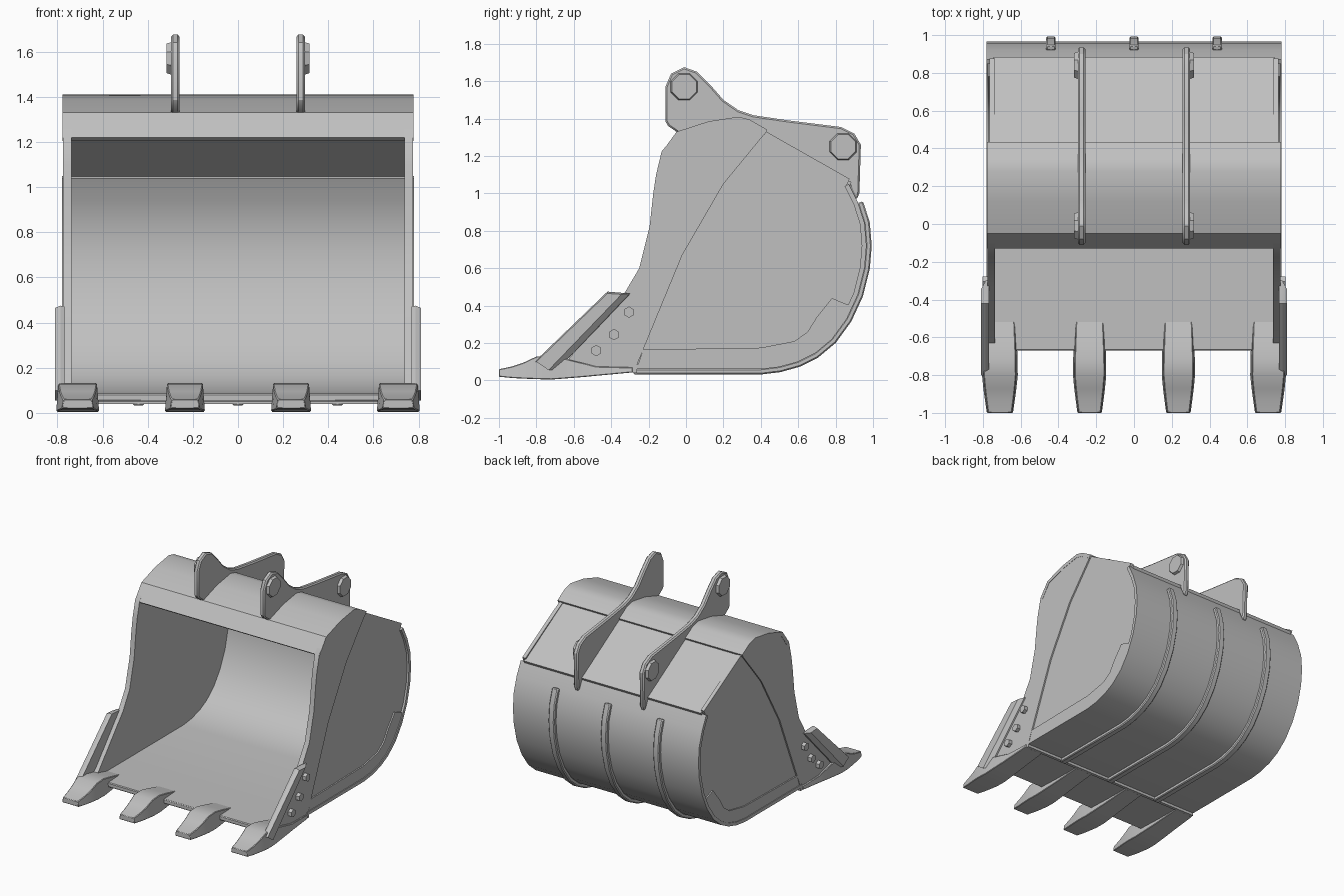
import bpy, bmesh, math
from mathutils import Vector, Matrix

cube = bpy.data.objects.get("Cube")
if cube:
    bpy.data.objects.remove(cube, do_unlink=True)

steel = bpy.data.materials.new("grey_steel")
steel.use_nodes = True
GREY = (0.53, 0.53, 0.53, 1)
steel.diffuse_color = GREY
steel.node_tree.nodes["Principled BSDF"].inputs["Base Color"].default_value = GREY
parts = []


def finish(name, bm, mirror=False, bevel=0):
    bmesh.ops.recalc_face_normals(bm, faces=bm.faces[:])
    mesh = bpy.data.meshes.new(name)
    bm.to_mesh(mesh)
    bm.free()
    mesh.materials.append(steel)
    ob = bpy.data.objects.new(name, mesh)
    bpy.context.collection.objects.link(ob)
    if bevel:
        mod = ob.modifiers.new("bevel", 'BEVEL')
        mod.width = bevel
        mod.segments = 1
        mod.limit_method = 'ANGLE'
        mod.angle_limit = math.radians(50)
    if mirror:
        ob.modifiers.new("mirror", 'MIRROR').use_mirror_merge = False
    parts.append(ob)
    return ob


def loft(name, sections, **kw):
    """Skin closed loops of 3D points, capped at both ends."""
    bm = bmesh.new()
    rings = [[bm.verts.new(p) for p in s] for s in sections]
    n = len(rings[0])
    for a, b in zip(rings, rings[1:]):
        for i in range(n):
            j = (i + 1) % n
            bm.faces.new((a[i], a[j], b[j], b[i]))
    bm.faces.new(rings[0])
    bm.faces.new(rings[-1])
    return finish(name, bm, **kw)


def prism(name, outline, x0, x1, **kw):
    """Extrude a side outline (y, z) along x."""
    return loft(name, [[(x, y, z) for y, z in outline] for x in (x0, x1)], **kw)


def offset(path, d):
    """Shift a path sideways; positive moves into the bucket."""
    pts = [Vector(p) for p in path]
    out = []
    for i, p in enumerate(pts):
        t = Vector((0, 0))
        if i:
            t += (p - pts[i - 1]).normalized()
        if i < len(pts) - 1:
            t += (pts[i + 1] - p).normalized()
        t.normalize()
        out.append((p.x - t.y * d, p.y + t.x * d))
    return out


def ribbon(name, path, thick, x0, x1, **kw):
    return prism(name, list(path) + offset(path, thick)[::-1], x0, x1, **kw)


def stud(name, centres, radius, sides, x0, x1, top=1.0):
    """Polygonal bosses or bolts on the outside faces."""
    bm = bmesh.new()
    for y, z in centres:
        bmesh.ops.create_cone(
            bm, cap_ends=True, segments=sides, radius1=radius, radius2=radius * top, depth=x1 - x0,
            matrix=Matrix.Translation(((x0 + x1) / 2, y, z)) @ Matrix.Rotation(math.pi / 2, 4, 'Y')
            @ Matrix.Rotation(math.pi / sides, 4, 'Z'))
    return finish(name, bm, mirror=True)


# Curved floor and back, slanted rear panel, rounded top
floor_curve = [(-0.28, 0.06), (0.40, 0.06), (0.50, 0.072), (0.60, 0.1), (0.69, 0.145),
               (0.78, 0.22), (0.86, 0.33), (0.92, 0.46), (0.955, 0.6), (0.965, 0.72),
               (0.955, 0.84), (0.92, 0.95), (0.87, 1.05)]
ribbon("floor_and_back", floor_curve, 0.025, -0.78, 0.78)
ribbon("rear_panel", [(0.885, 1.06), (0.42, 1.33)], 0.022, -0.745, 0.745)
ribbon("top_shell", [(0.435, 1.34), (0.34, 1.395), (0.28, 1.41), (0.12, 1.385),
                     (-0.05, 1.33), (-0.13, 1.22)], 0.028, -0.777, 0.777)

# Cutting edge and the weld bar behind it
prism("cutting_edge", [(-0.67, 0.05), (-0.27, 0.05), (-0.27, 0.085), (-0.67, 0.085)],
      -0.775, 0.775, bevel=0.006)
prism("weld_bar", [(-0.285, 0.04), (-0.262, 0.04), (-0.262, 0.07), (-0.285, 0.07)], -0.78, 0.78)

# Side walls: thicker front plate and recessed rear plate meeting on a diagonal
diagonal = [(0.43, 1.33), (0.2, 1.05), (-0.02, 0.67), (-0.27, 0.065)]
prism("side_front_plate", diagonal + [
    (-0.67, 0.065), (-0.33, 0.465), (-0.25, 0.6), (-0.195, 0.82), (-0.175, 1.0),
    (-0.16, 1.1), (-0.13, 1.225), (-0.05, 1.32), (0.12, 1.375), (0.28, 1.4), (0.34, 1.385)],
    0.737, 0.775, mirror=True)
prism("side_rear_plate", diagonal + offset(floor_curve, 0.012)[1:] + [(0.875, 1.078)],
      0.737, 0.764, mirror=True)
prism("side_wear_plate", [(-0.23, 0.165), (-0.26, 0.075)] + offset(floor_curve, 0.015)[1:7] + [
    (0.89, 0.395), (0.78, 0.44), (0.70, 0.34), (0.65, 0.26), (0.58, 0.21), (0.40, 0.175)],
    0.755, 0.774, mirror=True)

# Wear ribs around the back
rib_path = offset(floor_curve, 0.004)[:-1]
for label, x in (("left", 0.44), ("centre", 0), ("right", -0.44)):
    ribbon("wear_rib_" + label, rib_path, -0.032, x - 0.025, x + 0.025, bevel=0.007)

# Hitch ears with pin bosses
prism("hitch_ear", [
    (-0.11, 1.57), (-0.08, 1.64), (-0.01, 1.675), (0.06, 1.65), (0.13, 1.58), (0.2, 1.5),
    (0.28, 1.445), (0.36, 1.418), (0.55, 1.39), (0.83, 1.355), (0.9, 1.32), (0.935, 1.26),
    (0.927, 1.0), (0.91, 0.965), (0.865, 1.06), (0.43, 1.32), (0.28, 1.393), (0.12, 1.37),
    (-0.04, 1.322), (-0.095, 1.36), (-0.11, 1.385)], 0.258, 0.297, mirror=True, bevel=0.009)
stud("pin_boss", [(-0.01, 1.57), (0.84, 1.25)], 0.08, 8, 0.29, 0.317, top=0.88)

# Teeth: (y, bottom, top, half width) from tip to heel
tooth = [(-1.0, 0.02, 0.06, 0.07), (-0.93, 0.013, 0.075, 0.08), (-0.87, 0.01, 0.095, 0.088),
         (-0.8, 0.007, 0.128, 0.095), (-0.72, 0.005, 0.132, 0.094), (-0.64, 0.011, 0.115, 0.091),
         (-0.53, 0.02, 0.088, 0.086), (-0.48, 0.025, 0.075, 0.084), (-0.285, 0.043, 0.07, 0.08)]
for label, cx in (("corner_tooth", 0.71), ("inner_tooth", 0.235)):
    s = 1 if cx > 0.5 else 0.93
    loft(label, [[(cx - w * s, y, a), (cx + w * s, y, a), (cx + w * s * 0.9, y, b),
                  (cx - w * s * 0.9, y, b)] for y, a, b, w in tooth], mirror=True, bevel=0.004)

# Side cutters with sloped rear edge, and their bolts
loft("side_cutter", [
    [(0.768, y, z) for y, z in [(-0.8, 0.1), (-0.42, 0.47), (-0.295, 0.465), (-0.69, 0.055)]],
    [(0.785, y, z) for y, z in [(-0.81, 0.1), (-0.42, 0.475), (-0.3, 0.465), (-0.69, 0.055)]],
    [(0.81, y, z) for y, z in [(-0.8, 0.1), (-0.42, 0.465), (-0.345, 0.46), (-0.735, 0.055)]]],
    mirror=True)
stud("cutter_bolt", [(-0.48, 0.16), (-0.385, 0.245), (-0.305, 0.365)], 0.03, 6, 0.765, 0.803)

# Smooth shading with sharp edges kept
bpy.ops.object.select_all(action='DESELECT')
for ob in parts:
    ob.select_set(True)
bpy.context.view_layer.objects.active = parts[0]
bpy.ops.object.shade_smooth_by_angle(angle=math.radians(30))
